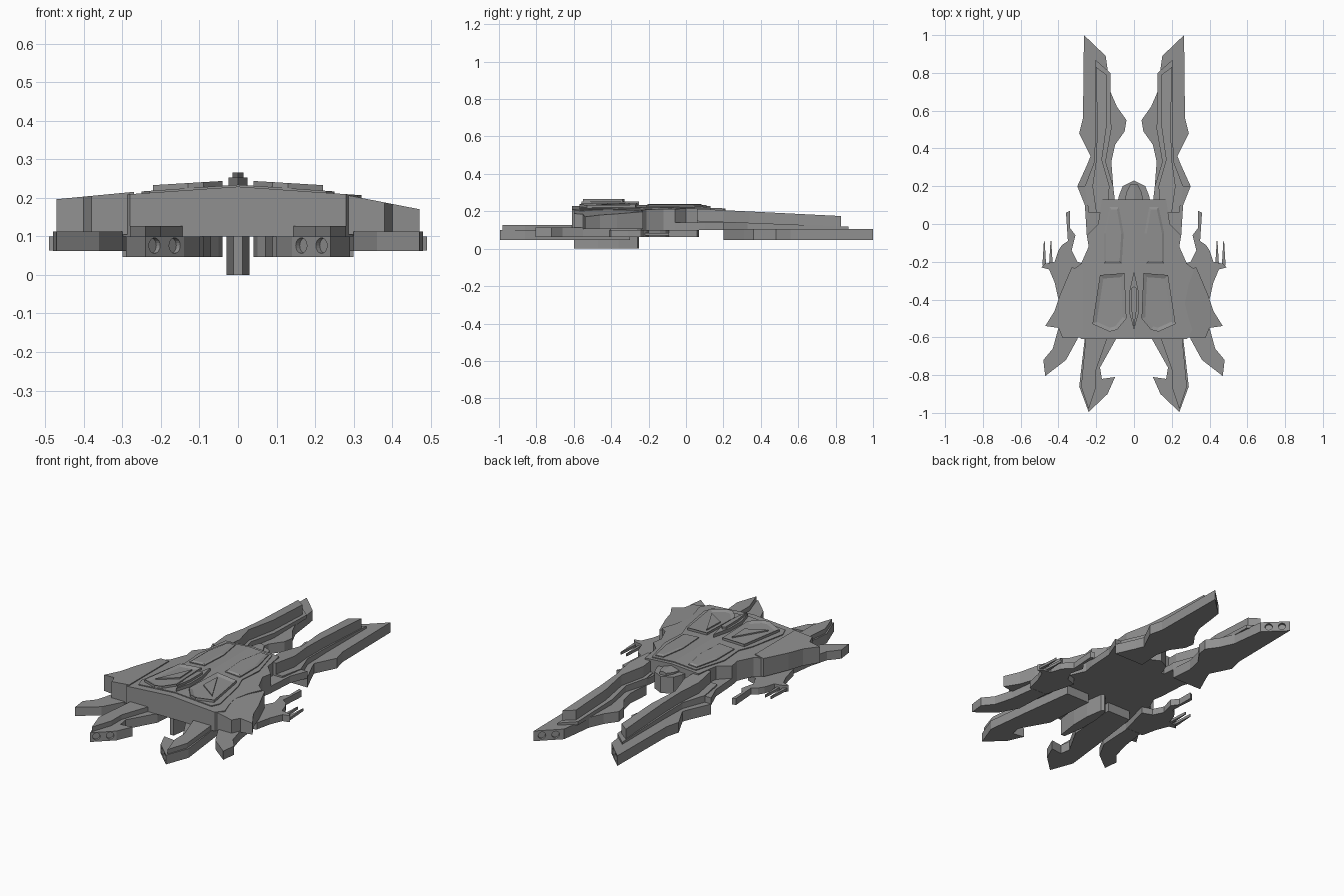
import bpy
import bmesh
import math
from mathutils import Matrix, Vector

cube = bpy.data.objects.get("Cube")
if cube:
    bpy.data.objects.remove(cube, do_unlink=True)

hull_grey = bpy.data.materials.new("hull grey")
hull_grey.use_nodes = True
hull_grey.diffuse_color = (0.28, 0.28, 0.28, 1)
hull_grey.node_tree.nodes["Principled BSDF"].inputs["Base Color"].default_value = hull_grey.diffuse_color


def make_object(name, bm):
    """Turn a bmesh into a flat-shaded grey object."""
    bmesh.ops.recalc_face_normals(bm, faces=bm.faces)
    mesh = bpy.data.meshes.new(name)
    bm.to_mesh(mesh)
    bm.free()
    mesh.materials.append(hull_grey)
    obj = bpy.data.objects.new(name, mesh)
    bpy.context.collection.objects.link(obj)
    return obj


def slab(name, outline, bottom, top, slope_x=0, slope_y=0, sides=(1, -1), rim=None):
    """Extrude a half outline (hundredths of a unit) up to a sloping top plane,
    mirror it, and optionally inset its top by rim = (width, height)."""
    bm = bmesh.new()
    tops = []
    for side in sides:
        rings = ([], [])
        for px, py in outline:
            x, y = px / 100, py / 100
            height = top + slope_x * x + slope_y * y
            for ring, z in zip(rings, (bottom, height)):
                ring.append(bm.verts.new((side * x, y, z)))
        low, high = rings
        bm.faces.new(low)
        tops.append(bm.faces.new(high))
        for i in range(len(outline)):
            j = (i + 1) % len(outline)
            bm.faces.new((low[i], low[j], high[j], high[i]))
    # Open the seam of outlines that meet on the centre line
    seam = [f for f in bm.faces if all(abs(v.co.x) < 1e-6 for v in f.verts)]
    bmesh.ops.delete(bm, geom=seam, context="FACES")
    bmesh.ops.remove_doubles(bm, verts=bm.verts, dist=1e-5)
    bmesh.ops.recalc_face_normals(bm, faces=bm.faces)
    if rim:
        width, height = rim
        bmesh.ops.inset_region(bm, faces=tops, thickness=width, depth=height,
                               use_even_offset=True)
    return make_object(name, bm)


def cut_ports(target, center, normal):
    """Sink a pair of round ports into the slanted end on both sides."""
    bm = bmesh.new()
    for side in (1, -1):
        axis = Vector((side * normal[0], normal[1], 0)).normalized()
        across = axis.cross(Vector((0, 0, 1)))
        turn = axis.to_track_quat("Z", "Y").to_matrix().to_4x4()
        for step in (-1, 1):
            spot = Vector((side * center[0], center[1], 0.076)) + across * step * 0.036
            bmesh.ops.create_cone(bm, cap_ends=True, segments=20, radius1=0.02,
                                  radius2=0.02, depth=0.03,
                                  matrix=Matrix.Translation(spot) @ turn)
    cutter = make_object("port_cutter", bm)
    cutter.hide_render = True
    mod = target.modifiers.new("ports", "BOOLEAN")
    mod.operation = "DIFFERENCE"
    mod.object = cutter
    bpy.context.view_layer.objects.active = target
    bpy.ops.object.modifier_apply(modifier=mod.name)
    bpy.data.objects.remove(cutter, do_unlink=True)


# Central hull with a gently peaked roof
slab("hull", [(0, -61), (28, -61), (31, -56), (29, -50), (27, -42), (29, -32),
              (32, -24), (28, -21), (24, -12), (25, -6), (19, 0), (17, 13), (0, 13)],
     0.1, 0.229, slope_x=-0.07)
slab("roof_plate", [(0, -57), (23, -57), (25, -52), (21, -30), (18, -22),
                    (19, -8), (14, 11), (0, 11)],
     0.18, 0.234, slope_x=-0.07)

# Side wings, one drooping more than the other
wing = [(27, -24), (33, -23), (36, -30), (39, -37), (42, -46), (47, -54),
        (40, -55), (38, -60), (27, -60)]
for name, side, top, droop in (("left_wing", 1, 0.262, -0.195),
                               ("right_wing", -1, 0.241, -0.095)):
    slab(name, wing, 0.105, top, slope_x=droop, sides=(side,))

# Rear dome
slab("rear_dome", [(0, 10), (9, 10), (8, 15), (6, 20), (0, 23)],
     0.1, 0.195)
slab("dome_crown", [(0, 12), (5, 12), (4, 17), (2, 21), (0, 21)],
     0.18, 0.222, slope_x=-0.3, slope_y=-0.03)

# Long rear prongs with stepped rails
prong = slab("rear_prongs", [(26.5, 100), (15, 89), (14, 82), (12.5, 70), (9, 62),
                             (4, 55), (5, 49), (10, 42), (12, 33), (11, 20),
                             (30, 20), (25, 31), (23, 36), (29, 48), (27, 56)],
             0.047, 0.105)
cut_ports(prong, (0.2075, 0.945), (-0.69, 0.72))
slab("prong_roots", [(30, 20), (11, 20), (8, -6), (25, -6), (26, 10)], 0.1, 0.14)
slab("lower_rails", [(20.5, 87), (12.5, 80), (12, 50), (15, 33), (11, 20),
                     (13, 6), (24, 6), (26, 20), (21, 33), (20.5, 50)],
     0.1, 0.152, slope_y=-0.04)
slab("upper_rails", [(20, 83), (14.5, 79), (14.5, 52), (17, 34), (13, 20),
                     (14, 6), (20, 6), (22, 20), (20, 34), (19.5, 50)],
     0.1, 0.216, slope_y=-0.05)

# Front mandibles with a raised outer layer
mandible = slab("front_mandibles", [(7, -30), (9, -60), (18, -76), (17, -82), (10, -81),
                                    (14, -90), (24, -99.5), (29, -86), (26, -60), (22, -30)],
                0.047, 0.1)
cut_ports(mandible, (0.19, -0.948), (-0.69, -0.72))
slab("mandible_ridges", [(14, -60), (20, -77), (20, -86), (24, -98), (28, -86), (25.5, -60)],
     0.1, 0.127)

# Outer front claws
slab("front_claws", [(29, -40), (30, -61), (36, -72), (47, -80.5), (48, -72),
                     (43, -66), (40, -55), (38, -40)],
     0.062, 0.112)

# Hooked side arms, each with two needles
slab("side_arms", [(30, -45), (40, -40), (42, -31), (45, -24), (49, -23), (47, -21),
                   (42, -20), (40, -14), (38, -11), (35, -9), (36, 6), (34, 7), (34, -2),
                   (31, -6), (33, -14), (30, -20), (24, -22)],
     0.063, 0.1)
for name, x in (("inner_needles", 44), ("outer_needles", 47.5)):
    slab(name, [(x - 1, -22), (x + 1, -22), (x + 0.2, -9), (x - 0.2, -9)], 0.07, 0.085)

# Raised pods and sunken panels on the roof
slab("roof_pods", [(16, -21), (6.5, -21), (5.5, -5), (8, 9), (13, 9), (16, -5)],
     0.2, 0.238, slope_x=-0.06, rim=(0.012, 0.006))
slab("panel_frames", [(18, -27), (5, -26), (4, -50), (9, -56), (13, -57), (22, -53)],
     0.2, 0.246, slope_x=-0.06, rim=(0.02, -0.008))
slab("panel_wedges", [(18, -49), (8, -30), (7.5, -42)],
     0.2, 0.245, slope_x=-0.06)

# Spine ornament above and keel below
slab("spine", [(0, -25), (2.5, -36), (2.5, -47), (0, -56)], 0.2, 0.252)
slab("spine_cap", [(0, -33), (1.4, -34), (1.4, -45), (0, -55)], 0.25, 0.265)
slab("keel", [(0, -25), (1.5, -26), (3, -36), (3, -47), (1.2, -60), (0, -60)],
     0, 0.12)
